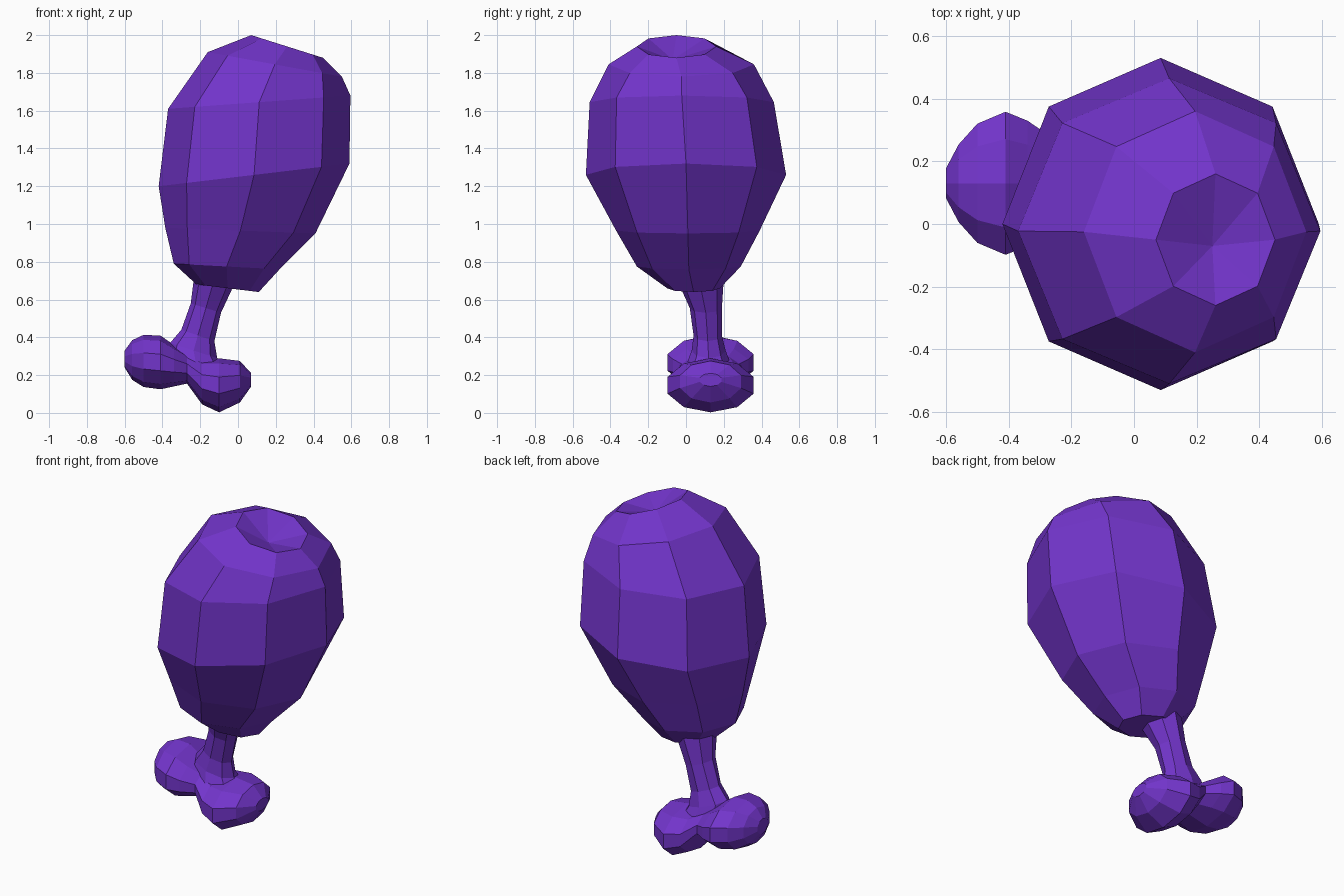
import bpy, bmesh, math
from mathutils import Vector

if "Cube" in bpy.data.objects:
    bpy.data.objects.remove(bpy.data.objects["Cube"])

purple = bpy.data.materials.new("purple")
purple.diffuse_color = (0.17, 0.035, 0.6, 1)
purple.use_nodes = True
purple.node_tree.nodes["Principled BSDF"].inputs["Base Color"].default_value = purple.diffuse_color


def loft(name, rings, sides, end_pole=None, phase=0.0):
    """Skin elliptical rings (centre, radius vector u, radius vector v)."""
    bm = bmesh.new()
    loops = []
    for c, u, v in rings:
        angles = [phase + 2 * math.pi * i / sides for i in range(sides)]
        loops.append([bm.verts.new(Vector(c) + Vector(u) * math.cos(a) + Vector(v) * math.sin(a))
                      for a in angles])
    for a, b in zip(loops, loops[1:]):
        for i in range(sides):
            j = (i + 1) % sides
            bm.faces.new((a[i], a[j], b[j], b[i]))
    bm.faces.new(loops[0][::-1])
    if end_pole:
        pole = bm.verts.new(end_pole)
        for i in range(sides):
            bm.faces.new((loops[-1][i], loops[-1][(i + 1) % sides], pole))
    else:
        bm.faces.new(loops[-1])
    bmesh.ops.recalc_face_normals(bm, faces=bm.faces)
    mesh = bpy.data.meshes.new(name)
    bm.to_mesh(mesh)
    bm.free()
    mesh.materials.append(purple)
    obj = bpy.data.objects.new(name, mesh)
    bpy.context.collection.objects.link(obj)
    return obj


def upright_ring(xl, zl, xr, zr, y0, y1):
    """Ring through its left and right ends, spanning y0 to y1."""
    return (((xl + xr) / 2, (y0 + y1) / 2, (zl + zr) / 2),
            ((xr - xl) / 2, 0, (zr - zl) / 2),
            (0, (y1 - y0) / 2, 0))


# Meat: leaning eight-sided bulb with a dimple in its top
meat = [upright_ring(*r) for r in (
    (-0.22, 0.68, 0.11, 0.64, -0.10, 0.18),
    (-0.34, 0.79, 0.22, 0.76, -0.26, 0.29),
    (-0.385, 0.98, 0.41, 0.95, -0.37, 0.39),
    (-0.42, 1.20, 0.59, 1.32, -0.53, 0.53),
    (-0.37, 1.61, 0.595, 1.68, -0.51, 0.465),
    (-0.16, 1.91, 0.55, 1.78, -0.41, 0.36),
    (0.07, 2.00, 0.45, 1.88, -0.26, 0.16),
)]
loft("meat", meat, 8, end_pole=(0.25, -0.07, 1.87))

# Bone shaft: flares into the meat and into the knuckle
shaft = [upright_ring(*r) for r in (
    (-0.38, 0.28, -0.06, 0.22, 0.00, 0.24),
    (-0.36, 0.37, -0.11, 0.29, 0.03, 0.21),
    (-0.30, 0.44, -0.125, 0.38, 0.04, 0.19),
    (-0.25, 0.58, -0.09, 0.53, 0.02, 0.19),
    (-0.23, 0.74, -0.02, 0.68, -0.05, 0.20),
)]
loft("bone_shaft", shaft, 8)

# Knuckle: two lobes with a waist, lofted sideways (x, centre z, half height, half depth)
knuckle = [((x, 0.13, z), (0, ry, 0), (0, 0, rz)) for x, z, rz, ry in (
    (-0.60, 0.285, 0.045, 0.05),
    (-0.56, 0.28, 0.105, 0.13),
    (-0.50, 0.275, 0.138, 0.20),
    (-0.41, 0.267, 0.142, 0.24),
    (-0.34, 0.25, 0.11, 0.21),
    (-0.27, 0.235, 0.08, 0.16),
    (-0.19, 0.165, 0.12, 0.21),
    (-0.10, 0.146, 0.143, 0.24),
    (0.01, 0.165, 0.11, 0.17),
    (0.07, 0.175, 0.035, 0.06),
)]
loft("bone_knuckle", knuckle, 10, phase=math.pi / 10)
